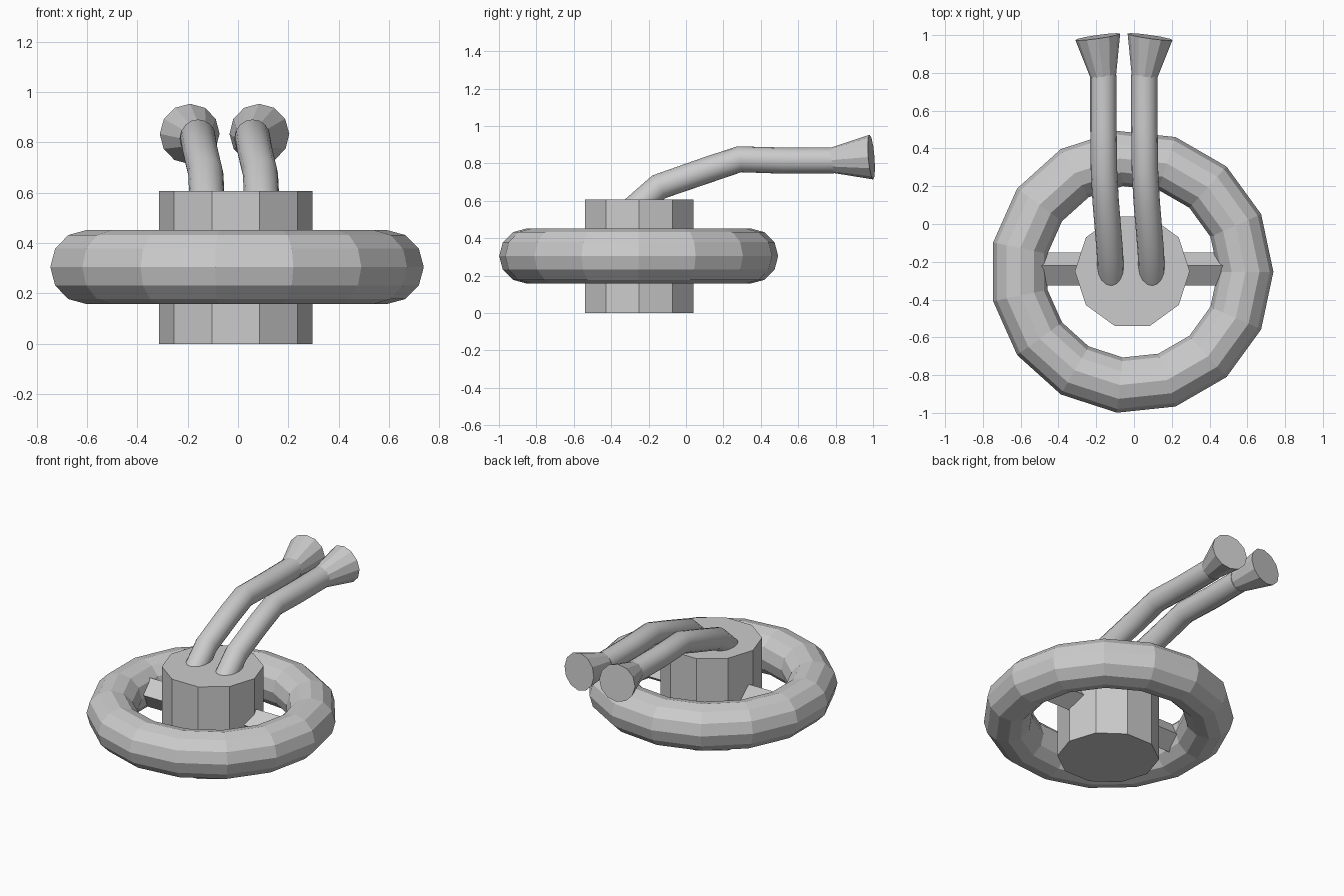
import bpy, math
from mathutils import Vector

if "Cube" in bpy.data.objects:
    bpy.data.objects.remove(bpy.data.objects["Cube"])

CX, CY, CZ = -0.012, -0.253, 0.305


def name_it(name):
    ob = bpy.context.object
    ob.name = name
    return ob


# Ring: low-poly torus
bpy.ops.mesh.primitive_torus_add(major_segments=15, minor_segments=12,
                                 major_radius=0.603, minor_radius=0.147,
                                 location=(CX, CY, CZ))
name_it("ring")

# Hub: ten-sided drum with corners on the y axis
bpy.ops.mesh.primitive_cylinder_add(vertices=10, radius=0.304, depth=0.607,
                                    location=(CX + 0.003, CY + 0.003, 0.3035),
                                    rotation=(0, 0, math.radians(18)))
name_it("hub")

# Cross bar: tilted square bar joining hub and ring
bpy.ops.mesh.primitive_cube_add(size=1, location=(CX, -0.238, CZ),
                                rotation=(math.atan2(0.07, 0.105), 0, 0))
name_it("cross_bar").scale = (1.06, 0.126, 0.126)


def pipe(name, points, radius):
    curve = bpy.data.curves.new(name, 'CURVE')
    curve.dimensions = '3D'
    curve.bevel_depth = radius
    curve.bevel_resolution = 6
    curve.use_fill_caps = True
    spline = curve.splines.new('POLY')
    spline.points.add(len(points) - 1)
    for p, co in zip(spline.points, points):
        p.co = (*co, 1)
    spline.use_smooth = True
    ob = bpy.data.objects.new(name, curve)
    bpy.context.collection.objects.link(ob)
    # bake to a mesh so edges can be shaded by angle
    bpy.ops.object.select_all(action='DESELECT')
    bpy.context.view_layer.objects.active = ob
    ob.select_set(True)
    bpy.ops.object.convert(target='MESH')
    bpy.context.object.name = name
    bpy.ops.object.shade_smooth_by_angle(angle=math.radians(50))


def flare(name, start, end, r1, r2):
    a, b = Vector(start), Vector(end)
    bpy.ops.mesh.primitive_cone_add(vertices=12, radius1=r1, radius2=r2,
                                    depth=(b - a).length, location=(a + b) / 2,
                                    rotation=(b - a).to_track_quat('Z', 'Y').to_euler())
    name_it(name)


# Two bent pipes with flared ends that splay outwards
for side, x, splay in (("left", -0.162, -0.03), ("right", 0.055, 0.03)):
    pipe(side + "_pipe", [(x + 0.042, -0.32, 0.52),
                          (x + 0.034, -0.145, 0.675),
                          (x + 0.012, 0.12, 0.767),
                          (x + 0.003, 0.285, 0.822),
                          (x, 0.52, 0.815),
                          (x, 0.79, 0.816)], 0.07)
    flare(side + "_flare", (x, 0.78, 0.817), (x + splay, 0.991, 0.834), 0.068, 0.12)
